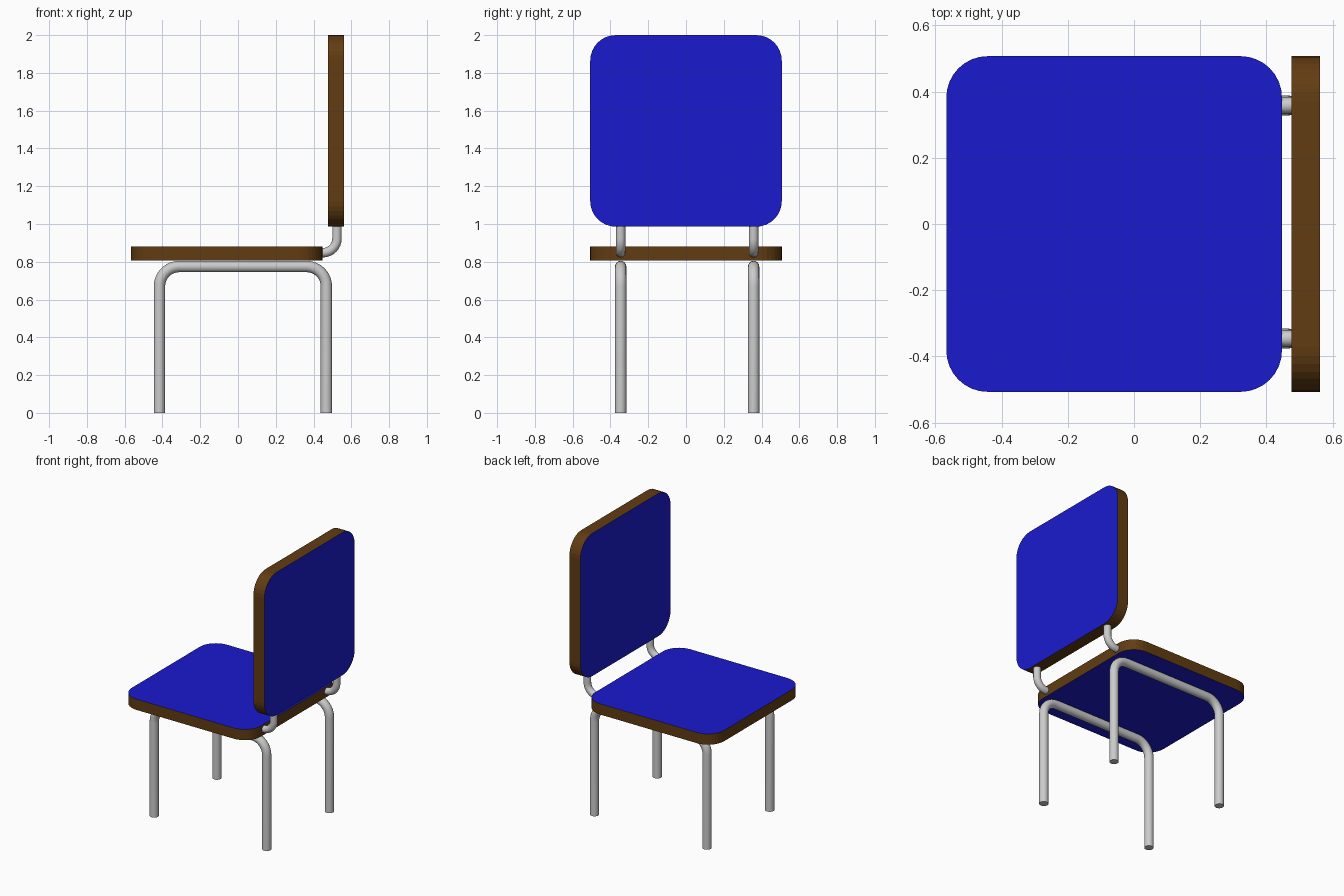
import bpy, bmesh
from math import sin, cos, pi, radians
from mathutils import Vector, Matrix

if "Cube" in bpy.data.objects:
    bpy.data.objects.remove(bpy.data.objects["Cube"])


def material(name, color):
    m = bpy.data.materials.new(name)
    m.diffuse_color = color
    m.use_nodes = True
    m.node_tree.nodes["Principled BSDF"].inputs["Base Color"].default_value = m.diffuse_color
    return m


blue = material("blue_fabric", (0.01, 0.01, 0.62, 1))
brown = material("brown_edge", (0.12, 0.045, 0.006, 1))


def panel(name, half, thick, radius, matrix, seg=8):
    """Rounded square slab: blue faces, brown rim."""
    bm = bmesh.new()
    c = half - radius
    verts = []
    for q, (sx, sy) in enumerate([(1, 1), (-1, 1), (-1, -1), (1, -1)]):
        for i in range(seg + 1):
            a = (q + i / seg) * pi / 2
            verts.append(bm.verts.new((sx * c + radius * cos(a), sy * c + radius * sin(a), -thick / 2)))
    face = bm.faces.new(verts)
    ext = bmesh.ops.extrude_face_region(bm, geom=[face], use_keep_orig=True)
    top = [v for v in ext["geom"] if isinstance(v, bmesh.types.BMVert)]
    bmesh.ops.translate(bm, verts=top, vec=(0, 0, thick))
    bmesh.ops.recalc_face_normals(bm, faces=bm.faces)
    for f in bm.faces:
        f.material_index = 0 if abs(f.normal.z) > 0.5 else 1
    bm.transform(matrix)
    me = bpy.data.meshes.new(name)
    bm.to_mesh(me)
    bm.free()
    me.materials.append(blue)
    me.materials.append(brown)
    bpy.context.collection.objects.link(bpy.data.objects.new(name, me))


def rounded_path(corners, bend, seg=8):
    """Polyline in xz with its right-angle corners rounded."""
    pts = [Vector(p) for p in corners]
    out = [pts[0]]
    for a, b, c in zip(pts, pts[1:], pts[2:]):
        u, v = (a - b).normalized(), (c - b).normalized()
        for i in range(seg + 1):
            t = i / seg * pi / 2
            out.append(b + bend * ((1 - sin(t)) * u + (1 - cos(t)) * v))
    return out + [pts[-1]]


def tube(name, corners, bend, radius, y):
    cu = bpy.data.curves.new(name, "CURVE")
    cu.dimensions = "3D"
    cu.bevel_depth = radius
    cu.bevel_resolution = 6
    cu.use_fill_caps = True
    pts = rounded_path(corners, bend)
    sp = cu.splines.new("POLY")
    sp.points.add(len(pts) - 1)
    for p, co in zip(sp.points, pts):
        p.co = (co.x, y, co.y, 1)
    ob = bpy.data.objects.new(name, cu)
    bpy.context.collection.objects.link(ob)
    bpy.ops.object.select_all(action="DESELECT")
    ob.select_set(True)
    bpy.context.view_layer.objects.active = ob
    bpy.ops.object.convert(target="MESH")
    bpy.ops.object.shade_smooth_by_angle(angle=radians(40))


# Seat and backrest
panel("seat", 0.507, 0.076, 0.125, Matrix.Translation((-0.06, 0, 0.844)))
panel("backrest", 0.507, 0.086, 0.135,
      Matrix.Translation((0.519, 0, 1.493)) @ Matrix.Rotation(pi / 2, 4, "Y"))

# Bent-tube leg frames and backrest brackets, one per side
for side, y in (("front", -0.346), ("rear", 0.358)):
    tube(side + "_leg_frame", [(-0.416, 0), (-0.416, 0.775), (0.468, 0.775), (0.468, 0)], 0.105, 0.030, y)
    tube(side + "_back_bracket", [(0.40, 0.848), (0.524, 0.848), (0.524, 1.03)], 0.075, 0.025, y)
